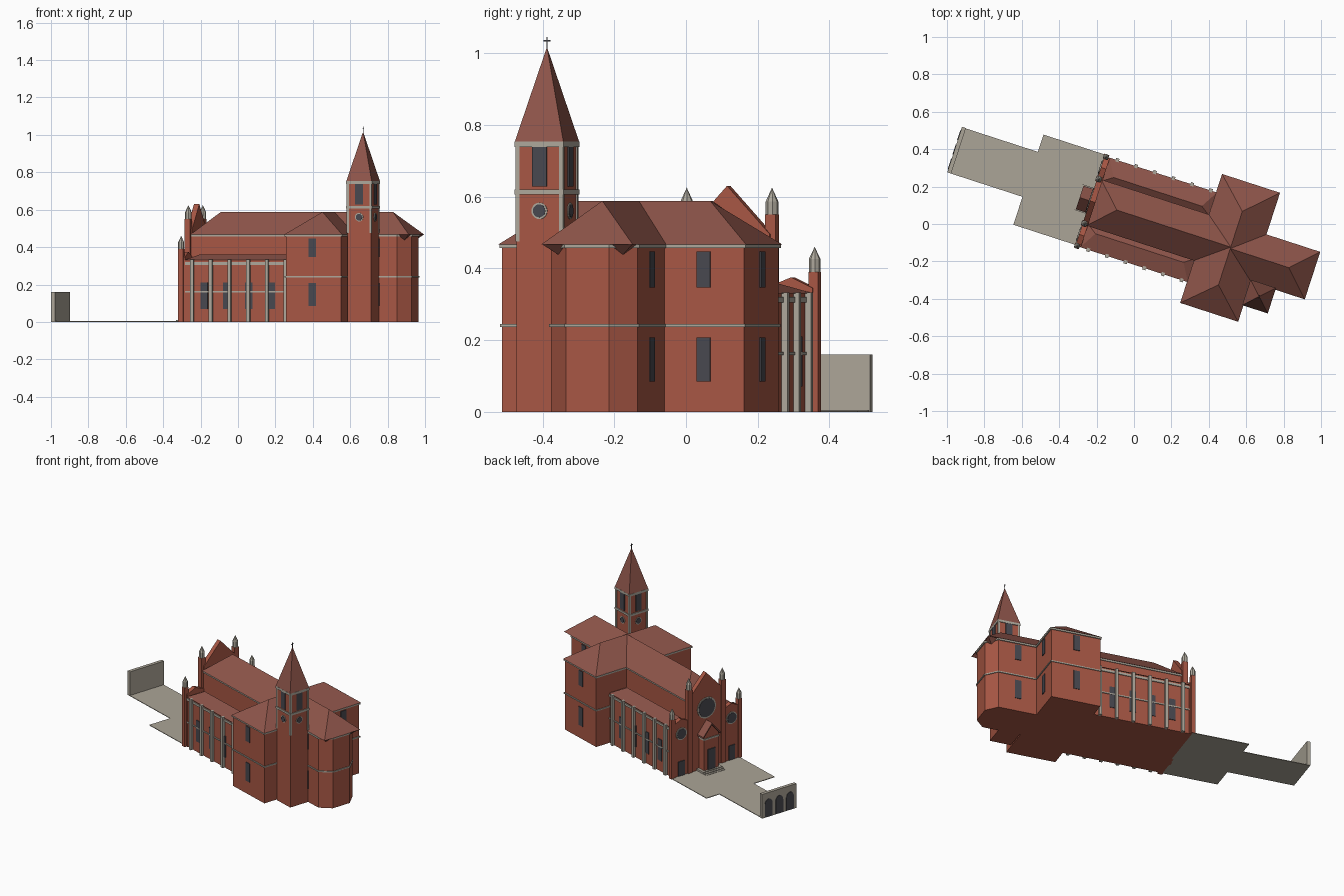
import bpy, bmesh, math

if "Cube" in bpy.data.objects:
    bpy.data.objects.remove(bpy.data.objects["Cube"])

TURN = -math.radians(18)      # whole site is turned about z; parts use local (u, v, z)
C = 0.045                     # facade / nave axis


def material(name, rgb):
    m = bpy.data.materials.new(name)
    m.diffuse_color = (*rgb, 1)
    m.use_nodes = True
    m.node_tree.nodes["Principled BSDF"].inputs["Base Color"].default_value = m.diffuse_color
    return m


BRICK = material("brick", (0.39, 0.095, 0.058))
ROOF = material("roof_tile", (0.27, 0.09, 0.068))
STONE = material("pale_stone", (0.42, 0.39, 0.33))
PAVING = material("paving", (0.41, 0.375, 0.31))
GLASS = material("dark_opening", (0.065, 0.065, 0.078))


def make(name, verts, faces, mat):
    bm = bmesh.new()
    vs = [bm.verts.new(p) for p in verts]
    for f in faces:
        bm.faces.new([vs[i] for i in f])
    bmesh.ops.recalc_face_normals(bm, faces=bm.faces)
    me = bpy.data.meshes.new(name)
    bm.to_mesh(me)
    bm.free()
    me.materials.append(mat)
    ob = bpy.data.objects.new(name, me)
    ob.rotation_euler = (0, 0, TURN)
    bpy.context.collection.objects.link(ob)
    return ob


def sweep(name, a, b, mat):
    """Solid between two matching loops."""
    n = len(a)
    faces = [list(range(n)), list(range(n, 2 * n))]
    faces += [[i, (i + 1) % n, n + (i + 1) % n, n + i] for i in range(n)]
    return make(name, a + b, faces, mat)


def prism(name, pts, z0, z1, mat):
    return sweep(name, [(u, v, z0) for u, v in pts], [(u, v, z1) for u, v in pts], mat)


def box(name, u0, u1, v0, v1, z0, z1, mat, e=0):
    pts = [(u0 - e, v0 - e), (u1 + e, v0 - e), (u1 + e, v1 + e), (u0 - e, v1 + e)]
    return prism(name, pts, z0, z1, mat)


def profile(name, pts, u0, u1, mat):
    """(v, z) outline pushed along u."""
    return sweep(name, [(u0, v, z) for v, z in pts], [(u1, v, z) for v, z in pts], mat)


def disc(name, u, v, z, r, t, mat, along_u=True):
    ring = [(r * math.cos(i * math.tau / 20), r * math.sin(i * math.tau / 20)) for i in range(20)]
    if along_u:
        return sweep(name, [(u - t, v + a, z + b) for a, b in ring], [(u + t, v + a, z + b) for a, b in ring], mat)
    return sweep(name, [(u + a, v - t, z + b) for a, b in ring], [(u + a, v + t, z + b) for a, b in ring], mat)


def window(name, u, v, w, z0, z1, along_u, t=0.004):
    du, dv = (t, w / 2) if along_u else (w / 2, t)
    box(name, u - du, u + du, v - dv, v + dv, z0, z1, GLASS)


def hip_roof(name, u0, u1, v0, v1, z0, z1, r0, r1, rv, swap=False):
    """Rectangle of eaves rising to a ridge from r0 to r1 at rv."""
    vs = [(u0, v0, z0), (u1, v0, z0), (u1, v1, z0), (u0, v1, z0), (r0, rv, z1), (r1, rv, z1)]
    if swap:
        vs = [(b, a, z) for a, b, z in vs]
    make(name, vs, [(0, 1, 2, 3), (0, 1, 5, 4), (2, 3, 4, 5), (1, 2, 5), (3, 0, 4)], ROOF)


def cone(name, u, v, r, z0, z1, n, mat, off=0):
    vs = [(u + r * math.cos(off + i * math.tau / n), v + r * math.sin(off + i * math.tau / n), z0) for i in range(n)]
    make(name, vs + [(u, v, z1)], [list(range(n))] + [(i, (i + 1) % n, n) for i in range(n)], mat)


# --- nave and aisles
box("aisles", -0.25, 0.38, -0.2, 0.29, 0, 0.33, BRICK)
box("nave", -0.24, 0.53, -0.08, 0.165, 0, 0.465, BRICK)
box("nave_cornice", -0.232, 0.4, -0.08, 0.165, 0.456, 0.468, STONE, 0.005)
hip_roof("nave_roof", -0.24, 0.53, -0.087, 0.172, 0.467, 0.588, -0.11, 0.53, 0.0425)
for z0, z1 in ((0.158, 0.166), (0.305, 0.32)):
    box("aisle_band", -0.24, 0.37, -0.2, 0.29, z0, z1, STONE, 0.005)
for s in (-1, 1):
    side = "south" if s < 0 else "north"
    a, b = C + s * 0.252, C + s * 0.12
    hip_roof(side + "_aisle_roof", -0.235, 0.37, a, b, 0.33, 0.36, -0.18, 0.315, C + s * 0.158)
    for i in range(6):
        u = -0.19 + 0.105 * i
        p, q = sorted((C + s * 0.24, C + s * 0.262))
        box(side + "_buttress", u - 0.009, u + 0.009, p, q, 0, 0.333, STONE)
    for i in range(4):
        window(side + "_aisle_window", -0.125 + 0.126 * i, C + s * 0.245, 0.04, 0.07, 0.21, False)

# --- transept
T = (0.372, 0.683, -0.317, 0.392)
box("transept", *T, 0, 0.465, BRICK)
box("transept_string", *T, 0.237, 0.245, STONE, 0.005)
box("transept_cornice", *T, 0.456, 0.468, STONE, 0.006)
hip_roof("transept_roof", -0.325, 0.4, 0.365, 0.691, 0.467, 0.588, -0.17, 0.243, 0.53, swap=True)


# --- choir with cut corners
def choir_outline(e):
    return [(0.6, -0.095 - e), (0.925 + e * 0.4, -0.095 - e), (0.985 + e, -0.032 - e * 0.4),
            (0.985 + e, 0.094 + e * 0.4), (0.925 + e * 0.4, 0.159 + e), (0.6, 0.159 + e)]


prism("choir", choir_outline(0), 0, 0.465, BRICK)
prism("choir_string", choir_outline(0.005), 0.237, 0.245, STONE)
prism("choir_cornice", choir_outline(0.006), 0.456, 0.468, STONE)
hip_roof("choir_roof", 0.53, 0.993, -0.101, 0.166, 0.467, 0.588, 0.53, 0.86, 0.034)
for v_corner, v_side, v_end in ((-0.101, -0.095, -0.032), (0.166, 0.159, 0.094)):
    make("choir_corner_bracket",
         [(0.993, v_corner, 0.468), (0.925, v_side, 0.468), (0.985, v_end, 0.468),
          (0.957, (v_side + v_end) / 2, 0.438)],
         [(0, 1, 2), (0, 1, 3), (1, 2, 3), (2, 0, 3)], ROOF)

# --- tall windows in two tiers
for z0, z1 in ((0.085, 0.207), (0.347, 0.447)):
    window("transept_south_window", 0.522, -0.317, 0.04, z0, z1, False)
    window("transept_north_window", 0.522, 0.392, 0.04, z0, z1, False)
    window("transept_east_window", 0.683, 0.274, 0.04, z0, z1, True)
    window("choir_north_window", 0.8, 0.159, 0.04, z0, z1, False)
    window("choir_south_window", 0.805, -0.095, 0.04, z0, z1, False)

# --- bell tower
TU, TV, H = 0.756, -0.162, 0.067
box("tower", TU - H, TU + H, TV - H, TV + H, 0, 0.75, BRICK)
for z0, z1 in ((0.606, 0.62), (0.738, 0.753)):
    box("tower_band", TU - H, TU + H, TV - H, TV + H, z0, z1, STONE, 0.005)
for su in (-1, 1):
    for sv in (-1, 1):
        u, v = TU + su * (H - 0.003), TV + sv * (H - 0.003)
        box("tower_corner_strip", u, u, v, v, 0.475, 0.74, STONE, 0.006)
for s in (-1, 1):
    for along in (True, False):
        u, v = (TU + s * H, TV) if along else (TU, TV + s * H)
        window("belfry_opening", u, v, 0.043, 0.628, 0.738, along)
        disc("tower_oculus_rim", u, v, 0.56, 0.023, 0.003, STONE, along)
        disc("tower_oculus", u, v, 0.56, 0.018, 0.005, GLASS, along)
cone("spire", TU, TV, 0.0715 * math.sqrt(2), 0.752, 1.017, 4, ROOF, math.pi / 4)
box("cross_post", TU, TU, TV, TV, 1.005, 1.045, GLASS, 0.0015)
box("cross_arm", TU - 0.0015, TU + 0.0015, TV - 0.01, TV + 0.01, 1.033, 1.036, GLASS)

# --- west facade
half = [(0.25, 0), (0.25, 0.345), (0.188, 0.375), (0.125, 0.35), (0.125, 0.495), (0, 0.63)]
outline = [(C + v, z) for v, z in half] + [(C - v, z) for v, z in reversed(half[:-1])]
profile("facade", outline, -0.262, -0.232, BRICK)
disc("rose_rim", -0.262, C, 0.4, 0.069, 0.004, STONE)
disc("rose_window", -0.262, C, 0.4, 0.06, 0.006, GLASS)
for s in (-1, 1):
    for off, r, top, tip in ((0.125, 0.0155, 0.55, 0.625), (0.25, 0.014, 0.39, 0.46)):
        u, v = -0.253, C + s * off
        box("facade_pier", u - r, u + r, v - r, v + r, 0, top, BRICK)
        ring = [(u + 1.15 * r * math.cos(math.pi / 8 + i * math.pi / 4),
                 v + 1.15 * r * math.sin(math.pi / 8 + i * math.pi / 4)) for i in range(8)]
        prism("pinnacle_shaft", ring, top, top + 0.036, STONE)
        cone("pinnacle_tip", u, v, 1.15 * r, top + 0.036, tip, 8, STONE, math.pi / 8)
    disc("side_rose_rim", -0.262, C + s * 0.188, 0.28, 0.04, 0.004, STONE)
    disc("side_rose", -0.262, C + s * 0.188, 0.28, 0.033, 0.006, GLASS)
    window("side_door", -0.262, C + s * 0.188, 0.045, 0.005, 0.1, True, 0.005)

# --- porch and steps
profile("porch", [(C - 0.055, 0), (C + 0.055, 0), (C + 0.055, 0.24), (C, 0.305), (C - 0.055, 0.24)],
        -0.312, -0.25, BRICK)
profile("porch_roof", [(C - 0.066, 0.23), (C, 0.308), (C + 0.066, 0.23), (C + 0.066, 0.241), (C, 0.32),
                       (C - 0.066, 0.241)], -0.32, -0.25, ROOF)
box("porch_band", -0.312, -0.255, C - 0.055, C + 0.055, 0.215, 0.226, STONE, 0.004)
window("main_door", -0.312, C, 0.056, 0.01, 0.15, True, 0.005)
for i in range(3):
    box("step", -0.355 + 0.014 * i, -0.25, C - 0.072, C + 0.072, 0, 0.006 + 0.005 * i, PAVING)

# --- forecourt with arcaded end wall
prism("forecourt", [(-1.035, -0.046), (-0.612, -0.046), (-0.612, -0.203), (-0.25, -0.203),
                    (-0.25, 0.305), (-0.608, 0.305), (-0.608, 0.208), (-1.035, 0.208)], 0, 0.004, PAVING)
box("end_wall", -1.035, -1.013, -0.046, 0.21, 0, 0.16, PAVING)
for i in (-1, 0, 1):
    v = 0.082 + 0.08 * i
    arch = [(v + 0.028 * math.cos(k * math.pi / 8), 0.085 + 0.035 * math.sin(k * math.pi / 8)) for k in range(9)]
    profile("end_wall_arch", [(v - 0.028, 0.004), (v + 0.028, 0.004)] + arch, -1.038, -1.033, GLASS)
